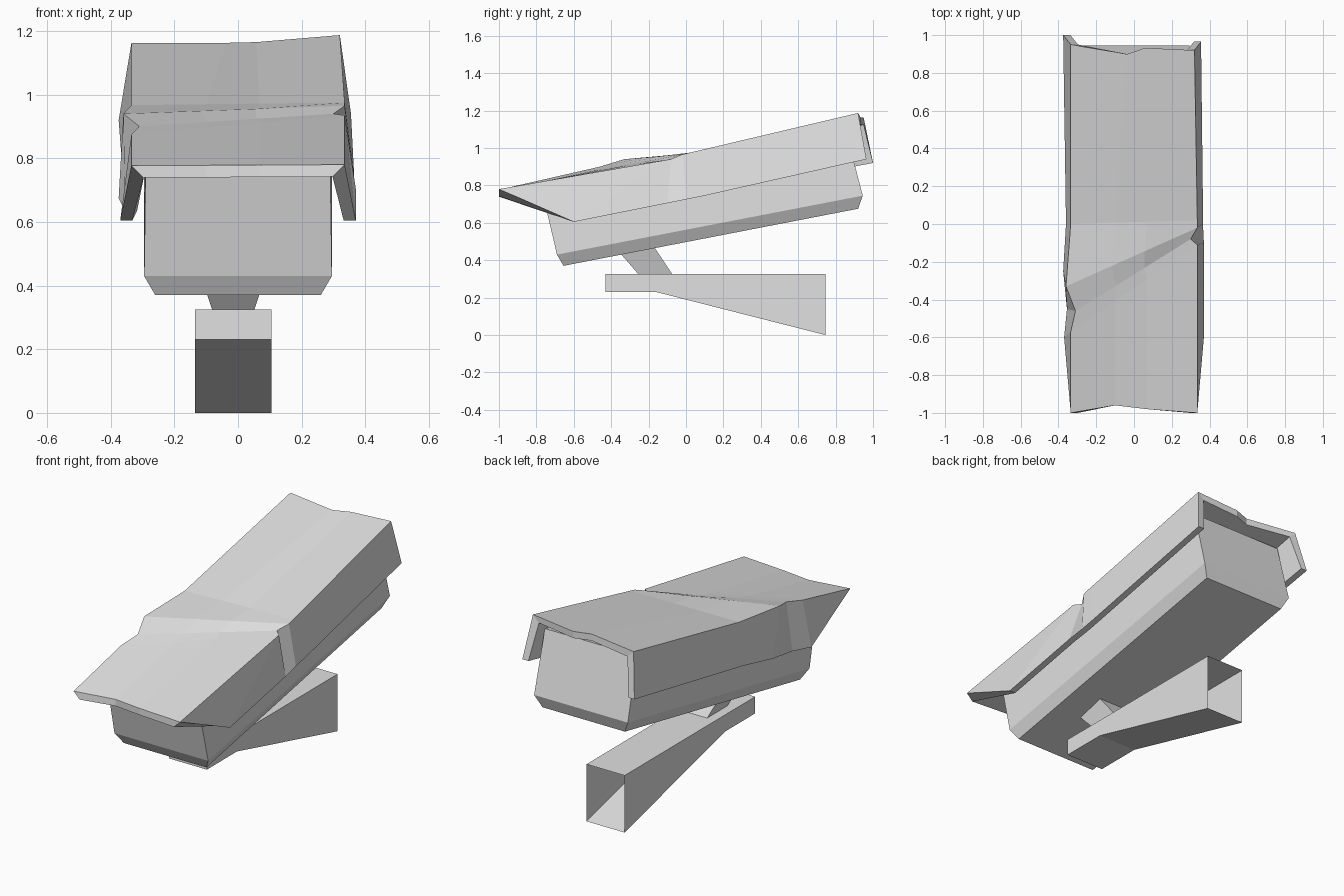
import bpy, bmesh
from mathutils import Vector

cube = bpy.data.objects.get("Cube")
if cube:
    bpy.data.objects.remove(cube)

grey = bpy.data.materials.new("light_grey")
grey.use_nodes = True
colour = (0.75, 0.75, 0.75, 1)
grey.diffuse_color = colour
grey.node_tree.nodes["Principled BSDF"].inputs["Base Color"].default_value = colour


def loft(name, rings, back_cap=True):
    """Skin closed rings of points from front to back, capping the ends with strips."""
    bm = bmesh.new()
    loops = [[bm.verts.new(p) for p in ring] for ring in rings]
    n = len(loops[0])
    for a, b in zip(loops, loops[1:]):
        for i in range(n):
            j = (i + 1) % n
            bm.faces.new((a[i], a[j], b[j], b[i]))
    for r in [loops[0], loops[-1]] if back_cap else [loops[0]]:
        for i in range(n // 2 - 1):
            bm.faces.new((r[i], r[i + 1], r[-2 - i], r[-1 - i]))
    bmesh.ops.remove_doubles(bm, verts=bm.verts, dist=0.0005)
    bmesh.ops.recalc_face_normals(bm, faces=bm.faces)
    mesh = bpy.data.meshes.new(name)
    bm.to_mesh(mesh)
    bm.free()
    mesh.materials.append(grey)
    obj = bpy.data.objects.new(name, mesh)
    bpy.context.collection.objects.link(obj)
    return obj


# Wall bracket: hollow box, open at the wall end
def box_ring(x0, x1, y0, z0, y1, z1):
    return [(x0, y0, z0), (x0, y1, z1), (x1, y1, z1), (x1, y0, z0)]


loft("wall_bracket", [box_ring(-.135, .105, y, z, y, .325)
                      for y, z in ((-.43, .23), (-.16, .23), (.745, .0))], back_cap=False)

# Slanted neck between bracket and body
loft("neck", [[(-.08, -.25, .32), (-.08, -.07, .32), (.05, -.07, .32), (.05, -.25, .32)],
              [(-.13, -.38, .47), (-.13, -.17, .47), (.1, -.17, .47), (.1, -.38, .47)]])

# Body: chamfered below, with leaning end faces
widths = (.26, .295, .29)


def body_ring(profile):
    left = [(-w, y, z) for w, (y, z) in zip(widths, profile)]
    return left + [(-x, y, z) for x, y, z in reversed(left)]


loft("body", [body_ring(((-.655, .37), (-.69, .43), (-.765, .75))),
              body_ring(((.92, .675), (.945, .745), (.855, 1.09)))])

# Hood: each station gives bottom left, top left, top right, bottom right
tip_l, tip_r = (-.335, -1, .777), (.335, -1, .78)
stations = [
    (tip_l, tip_l, tip_r, tip_r),
    ((-.37, -.6, .605), (-.335, -.57, .875), (.335, -.11, .935), (.37, -.6, .605)),
    ((-.355, -.45, .635), (-.31, -.46, .9), (.3, -.08, .94), (.37, -.1, .705)),
    ((-.375, -.25, .675), (-.36, -.33, .94), (.335, -.02, .965), (.365, 0, .725)),
    ((-.36, 0, .725), (-.335, 0, .967), (.335, .02, .975), (.365, .1, .745)),
    ((-.375, 1, .92), (-.335, .95, 1.162), (.32, .92, 1.187), (.355, .965, .94)),
]
wall = .038
rings = []
for k, points in enumerate(stations):
    bl, tl, tr, br = [Vector(p) for p in points]
    mid_a, mid_b = tl.lerp(tr, .35), tl.lerp(tr, .6)
    if k == 0:
        mid_a.y += .04
        mid_b.y += .02
    elif k == len(stations) - 1:
        mid_a += Vector((.07, -.04, -.008))
        mid_b += Vector((0, 0, -.012))
    drop = Vector((0, 0, -wall))
    side = Vector((wall, 0, 0))
    rim = drop if k == 0 else Vector((0, 0, 0))
    outer = [bl, tl, mid_a, mid_b, tr, br]
    inner = [bl + side + rim, tl + side + drop, mid_a + drop,
             mid_b + drop, tr - side + drop, br - side + rim]
    rings.append(outer + inner[::-1])
loft("hood", rings)
